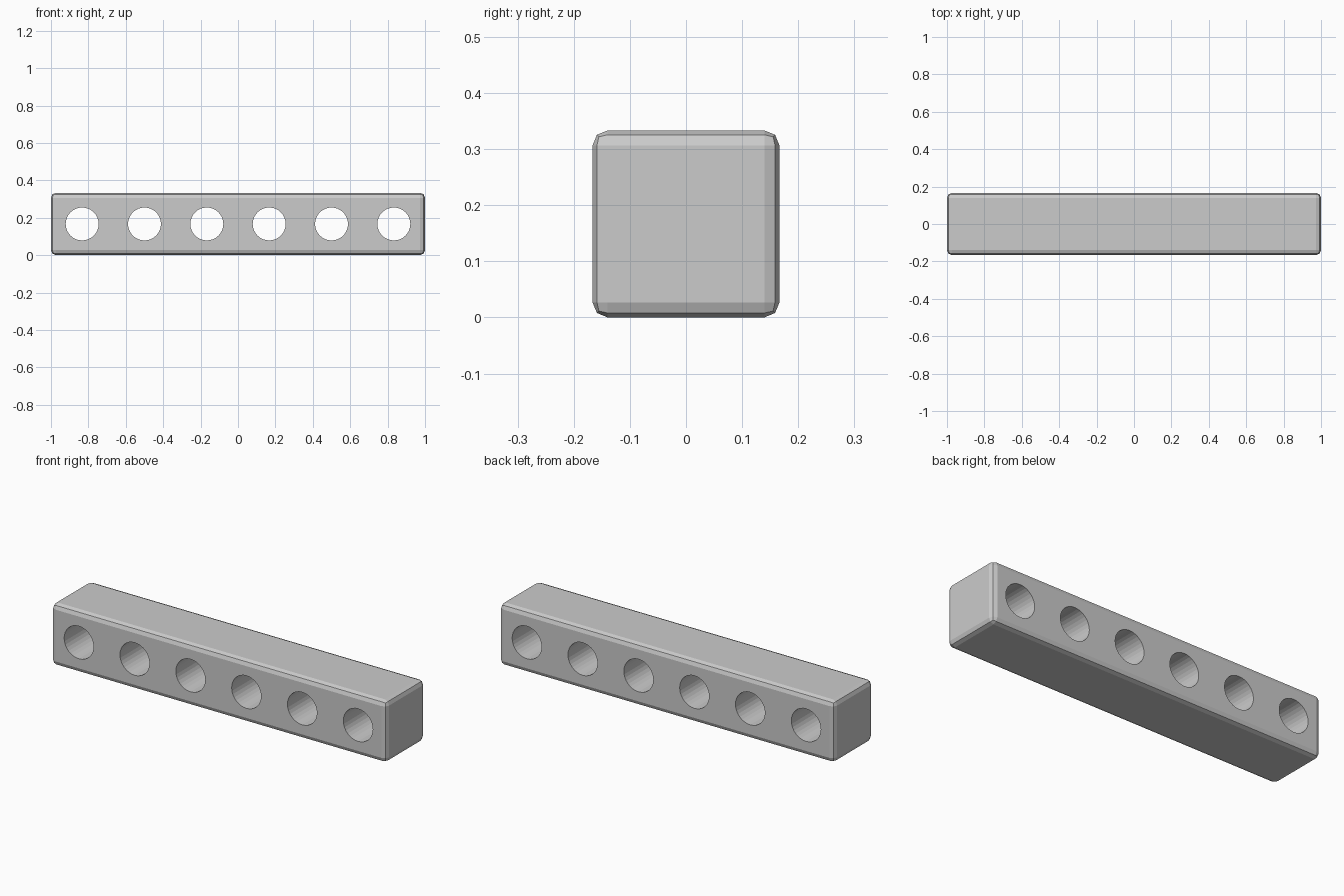
import bpy, bmesh
from mathutils import Matrix, Vector

if "Cube" in bpy.data.objects:
    bpy.data.objects.remove(bpy.data.objects["Cube"])

LENGTH, SIDE = 2.0, 1 / 3
HOLE_RADIUS, HOLE_COUNT = 0.088, 6
BEVEL = 0.027


def mesh_object(name, bm):
    mesh = bpy.data.meshes.new(name)
    bm.to_mesh(mesh)
    bm.free()
    obj = bpy.data.objects.new(name, mesh)
    bpy.context.collection.objects.link(obj)
    return obj


# Square beam with softened edges
bm = bmesh.new()
bmesh.ops.create_cube(bm, size=1)
bmesh.ops.scale(bm, vec=(LENGTH, SIDE, SIDE), verts=bm.verts)
bmesh.ops.translate(bm, vec=(0, 0, SIDE / 2), verts=bm.verts)
bmesh.ops.bevel(bm, geom=bm.edges[:], offset=BEVEL, segments=2,
                profile=0.5, affect='EDGES')
beam = mesh_object("beam", bm)

# Row of evenly spaced round hole cutters running front to back
bm = bmesh.new()
for i in range(HOLE_COUNT):
    x = (i - (HOLE_COUNT - 1) / 2) * SIDE
    place = Matrix.Translation((x, 0, SIDE / 2)) @ Matrix.Rotation(1.5707963, 4, 'X')
    bmesh.ops.create_cone(bm, cap_ends=True, segments=32, radius1=HOLE_RADIUS,
                          radius2=HOLE_RADIUS, depth=SIDE * 2, matrix=place)
cutter = mesh_object("hole_cutter", bm)
cutter.hide_render = True

# Drill the holes
drill = beam.modifiers.new("holes", 'BOOLEAN')
drill.operation = 'DIFFERENCE'
drill.solver = 'EXACT'
drill.object = cutter
bpy.context.view_layer.objects.active = beam
bpy.ops.object.modifier_apply(modifier=drill.name)
bpy.data.objects.remove(cutter)
